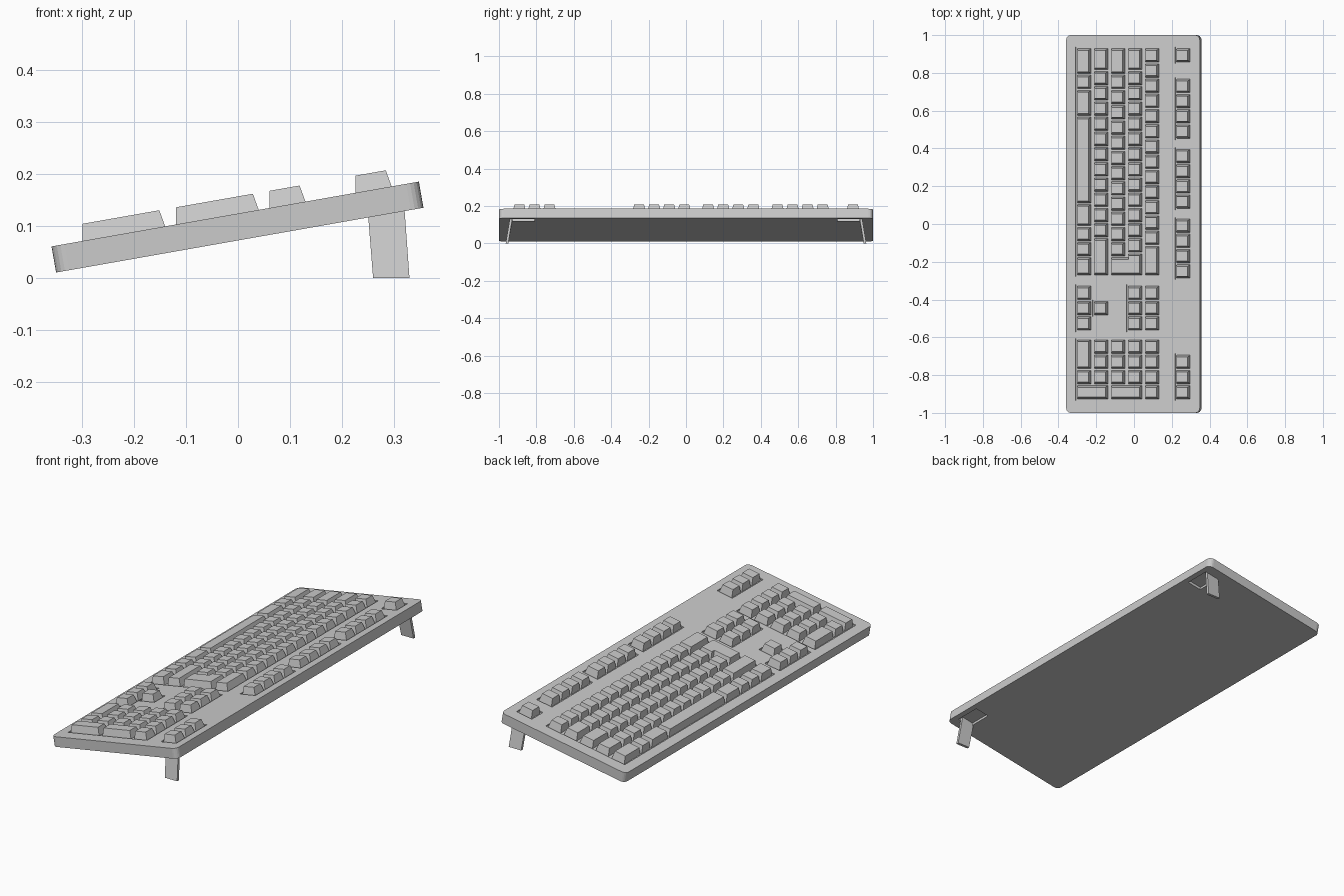
import bpy, bmesh
from math import radians
from mathutils import Matrix

if "Cube" in bpy.data.objects:
    bpy.data.objects.remove(bpy.data.objects["Cube"])

# Slab frame: local x runs up the slope, local z = 0 is the slab's top face
TILT = Matrix.Translation((-0.0054, 0, 0.1227)) @ Matrix.Rotation(radians(-10), 4, 'Y')
P = 0.0805            # key unit
ROW0, STEP = -0.2635, 0.0914
THICK, WELL, KEY_H = 0.051, 0.006, 0.0325
LEFT, NAV, PAD = 0.933, -0.325, -0.609   # y where each key block starts
F_ROW = 0.2705


def row(r):
    return ROW0 + r * STEP


def finish(bm, name, matrix=TILT):
    bmesh.ops.recalc_face_normals(bm, faces=bm.faces)
    me = bpy.data.meshes.new(name)
    bm.to_mesh(me)
    bm.free()
    ob = bpy.data.objects.new(name, me)
    ob.matrix_world = matrix
    bpy.context.collection.objects.link(ob)
    return ob


def prism(bm, low, high):
    a = [bm.verts.new(p) for p in low]
    b = [bm.verts.new(p) for p in high]
    bm.faces.new(a[::-1])
    bm.faces.new(b)
    for i in range(len(a)):
        j = (i + 1) % len(a)
        bm.faces.new((a[i], a[j], b[j], b[i]))


def box(bm, x0, x1, y0, y1, z0, z1):
    c = [(x0, y0), (x1, y0), (x1, y1), (x0, y1)]
    prism(bm, [(*p, z0) for p in c], [(*p, z1) for p in c])


def cap(bm, outline):
    """Tapered keycap; each corner is (x, y, inward x sign, inward y sign)."""
    def ring(dx, dy, z):
        return [(x + sx * dx, y + sy * dy, z) for x, y, sx, sy in outline]
    prism(bm, ring(0.004, 0.0045, -WELL), ring(0.0107, 0.0138, KEY_H))


def key(bm, x, y, width=1, rows=1):
    """x = centre of lowest row, y = starting edge, running towards -y."""
    x0, x1 = x - P / 2, x + P / 2 + (rows - 1) * STEP
    y0 = y - width * P
    cap(bm, [(x0, y0, 1, 1), (x1, y0, -1, 1), (x1, y, -1, -1), (x0, y, 1, -1)])


def key_run(bm, x, y, widths):
    for w in widths:
        key(bm, x, y, w)
        y -= w * P


# Main typing block
bm = bmesh.new()
key_run(bm, row(0), LEFT, [1.75, 1, 1.75, 5.75, 1.5, 1, 1, 1.25])
key_run(bm, row(1), LEFT, [1.5] + [1] * 11 + [2.5])
key_run(bm, row(2), LEFT, [1.75] + [1] * 12)
key_run(bm, row(3), LEFT, [1.5] + [1] * 12)
key_run(bm, row(4), LEFT, [1] * 13 + [2])
# L-shaped enter key
end, wide, narrow = LEFT - 15 * P, LEFT - 13.5 * P, LEFT - 13.75 * P
xa, xb, xc = row(2) - P / 2, row(3) - P / 2, row(3) + P / 2
cap(bm, [(xa, end, 1, 1), (xc, end, -1, 1), (xc, wide, -1, -1),
         (xb, wide, 1, -1), (xb, narrow, 1, -1), (xa, narrow, 1, -1)])
finish(bm, "typing_keys")

# Function row
F_GROUPS = [(LEFT, 1), (0.771, 4), (0.400, 4), (0.031, 4), (-0.6895, 3)]
bm = bmesh.new()
for y, n in F_GROUPS:
    key_run(bm, F_ROW, y, [1] * n)
finish(bm, "function_keys")

# Arrow and navigation keys
bm = bmesh.new()
for r in (0, 3, 4):
    key_run(bm, row(r), NAV, [1] * 3)
key(bm, row(1), NAV - P)
finish(bm, "navigation_keys")

# Number pad
bm = bmesh.new()
key_run(bm, row(0), PAD, [2, 1])
for r in (1, 2, 3):
    key_run(bm, row(r), PAD, [1] * 3)
key_run(bm, row(4), PAD, [1] * 4)
for r in (0, 2):
    key(bm, row(r), PAD - 3 * P, rows=2)
finish(bm, "number_pad_keys")

# Case: slab with rounded corners
bm = bmesh.new()
box(bm, -0.359, 0.359, -1, 1, -THICK, 0)
upright = [e for e in bm.edges if abs(e.verts[0].co.z - e.verts[1].co.z) > 0.01]
bmesh.ops.bevel(bm, geom=upright, offset=0.025, segments=5, profile=0.5, affect='EDGES')
case = finish(bm, "case")

# Cutter: shallow key wells and foot pockets
bm = bmesh.new()


def well(xa, xb, y, width, m=0.004):
    box(bm, xa - P / 2 - m, xb + P / 2 + m, y - width * P - m, y + m, -WELL, 0.02)


well(row(0), row(4), LEFT, 15)
well(row(0), row(4), PAD, 4)
well(row(3), row(4), NAV, 3)
well(row(0), row(0), NAV, 3)
well(row(1), row(1), NAV - P, 1)
for y, n in F_GROUPS:
    well(F_ROW, F_ROW, y, n)
for y0, y1 in ((0.81, 0.945), (-0.945, -0.81)):
    box(bm, 0.257, 0.333, y0, y1, -THICK - 0.02, -THICK + 0.014)
cutter = finish(bm, "well_cutter")
cutter.hide_render = True

mod = case.modifiers.new("wells", 'BOOLEAN')
mod.operation = 'DIFFERENCE'
mod.solver = 'EXACT'
mod.object = cutter
bpy.context.view_layer.objects.active = case
bpy.ops.object.modifier_apply(modifier=mod.name)
bpy.data.objects.remove(cutter)

# Splayed fold-out feet
for side, label in ((1, "left"), (-1, "right")):
    bm = bmesh.new()

    def ring(x0, x1, y, z0, z1):
        ya, yb = side * (y - 0.007), side * (y + 0.007)
        return [(x0, ya, z0), (x1, ya, z1), (x1, yb, z1), (x0, yb, z0)]
    prism(bm, ring(0.26, 0.33, 0.957, 0, 0), ring(0.25, 0.32, 0.934, 0.126, 0.139))
    finish(bm, label + "_foot", Matrix.Identity(4))
